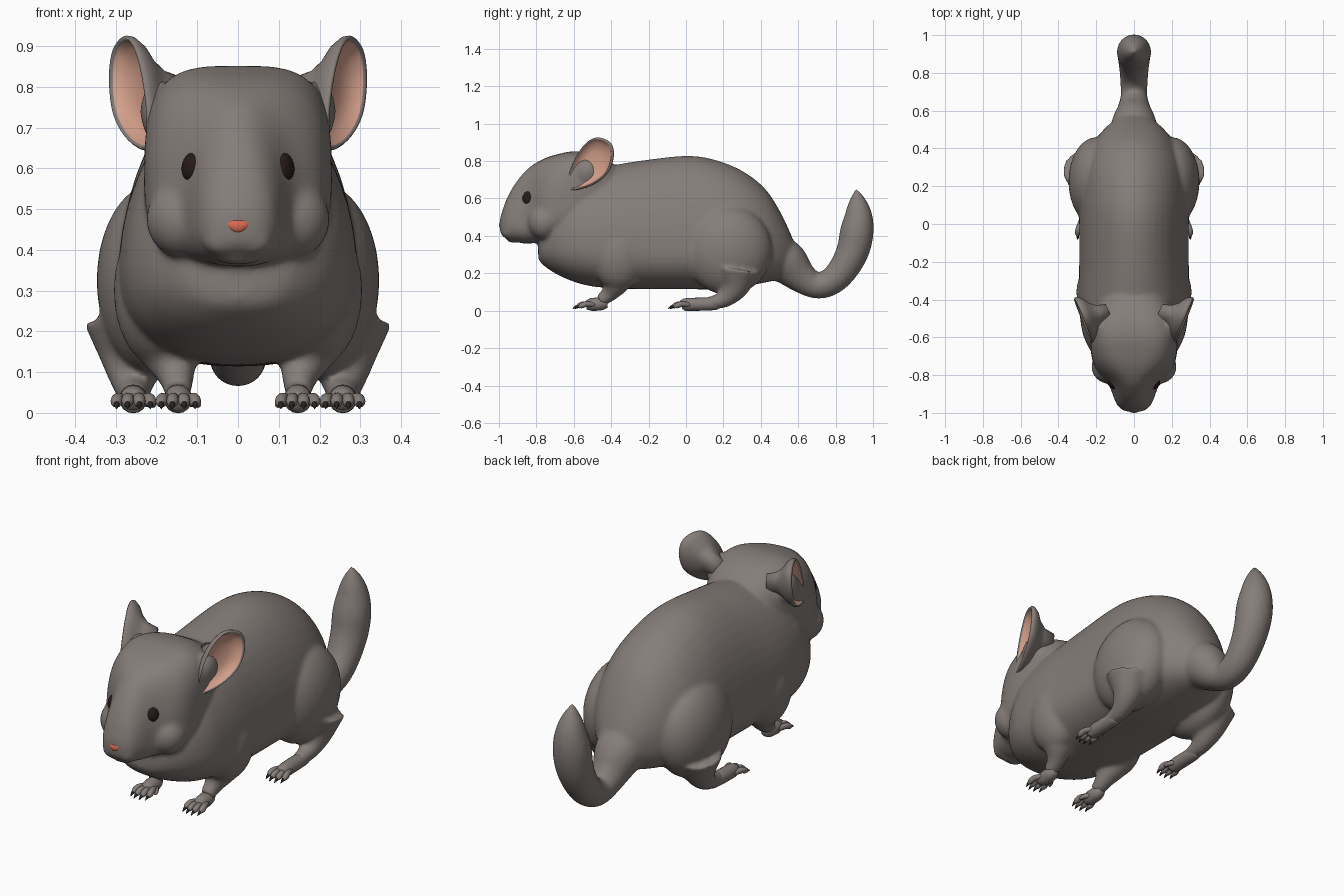
import bpy, bmesh, math
from mathutils import Vector, Matrix
from mathutils.bvhtree import BVHTree

if "Cube" in bpy.data.objects:
    bpy.data.objects.remove(bpy.data.objects["Cube"])


def material(name, rgb):
    m = bpy.data.materials.new(name)
    m.diffuse_color = (*rgb, 1)
    m.use_nodes = True
    m.node_tree.nodes["Principled BSDF"].inputs["Base Color"].default_value = m.diffuse_color
    return m


GREY = material("grey fur", (0.235, 0.205, 0.192))
PINK = material("ear pink", (0.66, 0.35, 0.26))
CORAL = material("nose coral", (0.70, 0.14, 0.08))
DARK = material("eye dark", (0.022, 0.010, 0.011))
BLACK = material("claw black", (0.02, 0.017, 0.016))


def smooth_path(pts, n, closed=False):
    """Catmull-Rom through tuples of any length."""
    out, c = [], len(pts)
    for i in range(c if closed else c - 1):
        idx = [i - 1, i, i + 1, i + 2]
        idx = [k % c if closed else min(max(k, 0), c - 1) for k in idx]
        a, b, d, e = (pts[k] for k in idx)
        for s in range(n):
            t = s / n
            out.append(tuple(0.5 * (2 * q + (r - p) * t + (2 * p - 5 * q + 4 * r - w) * t * t
                                    + (3 * q - p - 3 * r + w) * t ** 3)
                             for p, q, r, w in zip(a, b, d, e)))
    if not closed:
        out.append(tuple(pts[-1]))
    return out


def skin(bm, rings):
    """Closed surface over a list of rings; the material index holds the strip number."""
    vs = [[bm.verts.new(p) for p in r] for r in rings]
    n = len(vs[0])
    strips = [[bm.faces.new(vs[0])]]
    for a, b in zip(vs, vs[1:]):
        strips.append([bm.faces.new((a[i], a[(i + 1) % n], b[(i + 1) % n], b[i])) for i in range(n)])
    strips.append([bm.faces.new(vs[-1][::-1])])
    return strips


def loft(bm, stations, n=48):
    """Stations: y, bottom, widest height, top, half width, upper exponent."""
    rings = []
    for y, zb, zm, zt, w, p in smooth_path(stations, 5):
        ring = []
        for i in range(n):
            a = 2 * math.pi * i / n
            c, s = math.cos(a), math.sin(a)
            e = 2 / (p if s > 0 else 2.4)
            h = zt - zm if s > 0 else zm - zb
            ring.append((math.copysign(abs(c) ** e, c) * w, y,
                         zm + math.copysign(abs(s) ** e, s) * h))
        rings.append(ring)
    skin(bm, rings)


def tube(bm, path, n=16, steps=5):
    """Round tube through points x, y, z, radius."""
    pts = smooth_path(path, steps)
    rings = []
    for i, p in enumerate(pts):
        t = (Vector(pts[min(i + 1, len(pts) - 1)][:3]) - Vector(pts[max(i - 1, 0)][:3])).normalized()
        u = Vector((1, 0, 0))
        u = (u - t * u.dot(t)).normalized()
        v = t.cross(u)
        r = max(p[3], 0.001)
        rings.append([Vector(p[:3]) + (u * math.cos(k * math.tau / n) + v * math.sin(k * math.tau / n)) * r
                      for k in range(n)])
    skin(bm, rings)


def blob(bm, centre, radii, rot=Matrix()):
    m = Matrix.Translation(centre) @ rot @ Matrix.Diagonal((*radii, 1))
    return bmesh.ops.create_uvsphere(bm, u_segments=32, v_segments=20, radius=1, matrix=m)["verts"]


def finish(bm, name, mats, mirror=False):
    bmesh.ops.recalc_face_normals(bm, faces=bm.faces)
    for f in bm.faces:
        f.smooth = True
    me = bpy.data.meshes.new(name)
    bm.to_mesh(me)
    bm.free()
    for m in mats:
        me.materials.append(m)
    ob = bpy.data.objects.new(name, me)
    bpy.context.collection.objects.link(ob)
    if mirror:
        ob.modifiers.new("Mirror", "MIRROR").use_mirror_merge = False
    return ob


# Trunk, head, tail and legs, fused into one skin
bm = bmesh.new()
loft(bm, [(-.79, .28, .33, .40, .04, 2), (-.77, .25, .35, .50, .13, 2), (-.70, .20, .36, .62, .21, 2),
          (-.60, .155, .36, .72, .265, 2), (-.50, .13, .35, .76, .285, 2), (-.38, .12, .34, .78, .293, 2),
          (-.22, .115, .33, .805, .29, 2), (0, .115, .33, .828, .29, 2), (.15, .115, .33, .808, .29, 2),
          (.30, .13, .34, .748, .27, 2), (.42, .15, .34, .655, .22, 2), (.50, .17, .34, .535, .16, 2),
          (.56, .20, .32, .41, .09, 2), (.585, .26, .30, .34, .03, 2)])
loft(bm, [(-.995, .43, .46, .49, .025, 2), (-.985, .405, .455, .525, .06, 2), (-.96, .385, .46, .595, .088, 2),
          (-.92, .37, .46, .67, .107, 2), (-.87, .36, .46, .735, .125, 2.1), (-.83, .36, .47, .772, .147, 2.3),
          (-.77, .365, .49, .808, .20, 2.7), (-.70, .37, .52, .833, .225, 3.2), (-.60, .40, .56, .852, .23, 3.5),
          (-.50, .45, .58, .838, .215, 3.2), (-.40, .50, .60, .79, .18, 2.6), (-.30, .55, .62, .73, .09, 2)])
tube(bm, [(0, .42, .31, .13), (0, .53, .26, .12), (0, .61, .185, .088), (0, .68, .138, .07), (0, .74, .14, .072),
          (0, .80, .175, .076), (0, .855, .245, .082), (0, .895, .33, .088), (0, .913, .42, .09),
          (0, .922, .50, .077), (0, .918, .58, .05), (0, .91, .655, .004)], 28)
blob(bm, (0, -.925, .385), (.06, .035, .022))                      # chin
for s in (-1, 1):
    blob(bm, (s * .135, -.755, .475), (.09, .09, .095))            # cheek
    blob(bm, (s * .038, -.945, .425), (.05, .045, .042))           # muzzle pad
    blob(bm, (s * .19, -.53, .74), (.05, .07, .075))               # ear root
    blob(bm, (s * .20, .225, .325), (.147, .235, .24))             # thigh
    blob(bm, (s * .19, -.36, .30), (.115, .15, .19))               # shoulder
    tube(bm, [(s * .20, -.34, .27, .10), (s * .17, -.37, .16, .078), (s * .152, -.41, .092, .046),
              (s * .147, -.46, .052, .034)])                       # front leg
    tube(bm, [(s * .26, .28, .22, .12), (s * .26, .26, .125, .075), (s * .257, .20, .06, .046),
              (s * .256, .11, .038, .033)])                        # hind leg
bmesh.ops.recalc_face_normals(bm, faces=bm.faces)
skin_tree = BVHTree.FromBMesh(bm)
body = finish(bm, "body", [GREY])
re = body.modifiers.new("Fuse", "REMESH")
re.mode = "VOXEL"
re.voxel_size = 0.01
re.use_smooth_shade = True
sm = body.modifiers.new("Soften", "SMOOTH")
sm.factor = 0.5
sm.iterations = 10

# Eyes, set on the face where a ray from the front meets it
bm = bmesh.new()
hit, normal, _, _ = skin_tree.ray_cast(Vector((.12, -2, .605)), Vector((0, 1, 0)))
if normal.y > 0:
    normal = -normal
blob(bm, hit - normal * .002, (.028, .033, .014), normal.to_track_quat("Z", "Y").to_matrix().to_4x4())
finish(bm, "eyes", [DARK], True)

# Nose, narrower toward the bottom
bm = bmesh.new()
for v in blob(bm, (0, -.985, .458), (.034, .015, .019)):
    v.co.x *= 1 + (v.co.z - .465) * 18
finish(bm, "nose", [CORAL])

# Ears: cupped shells with a pink inside
bm = bmesh.new()
outline = smooth_path([(-.63, .647), (-.63, .71), (-.61, .78), (-.567, .86), (-.513, .914), (-.46, .925),
                       (-.406, .898), (-.39, .834), (-.412, .754), (-.46, .70), (-.54, .658)], 4, True)
out_dir = Vector((1, -.43, .05)).normalized()
rings = []
for scale, off in [(.05, -.042), (.5, -.04), (.8, -.025), (.91, -.004), (.95, .004), (1, -.003), (.99, -.016),
                   (.87, -.038), (.64, -.06), (.46, -.09), (.36, -.14)]:
    ring = []
    for y, z in outline:
        y, z = -.53 + (y + .53) * scale, .775 + (z - .775) * scale
        ring.append(Vector((.222 + .43 * (y + .63) - .05 * (z - .647), y, z)) + out_dir * off)
    rings.append(ring)
for k, strip in enumerate(skin(bm, rings)):
    for f in strip:
        f.material_index = 1 if k < 4 else 0
finish(bm, "ears", [GREY, PINK], True)

# Paws with four toes, a small side toe and claws
for name, cx, heel, ball in (("front", .147, -.45, -.52), ("hind", .257, .15, -.01)):
    paw, claws = bmesh.new(), bmesh.new()
    tube(paw, [(cx, heel + .03, .036, .02), (cx, heel, .036, .033), (cx, ball + .015, .033, .034),
               (cx, ball - .015, .028, .022)])
    toes = [(-.042, .008), (-.015, -.004), (.014, -.004), (.041, .008)]
    for dx, dy in toes:
        y = ball + dy
        tube(paw, [(cx + dx * .55, y + .02, .032, .013), (cx + dx * .9, y - .022, .035, .0145),
                   (cx + dx, y - .045, .027, .0145), (cx + dx, y - .062, .020, .007)], 12, 4)
        tube(claws, [(cx + dx, y - .05, .025, .008), (cx + dx, y - .066, .020, .007),
                     (cx + dx, y - .082, .010, .001)], 8, 3)
    tube(paw, [(cx - .02, ball + .04, .03, .013), (cx - .042, ball + .015, .025, .012),
               (cx - .05, ball - .005, .018, .006)], 10, 3)
    finish(paw, name + "_paws", [GREY], True)
    finish(claws, name + "_claws", [BLACK], True)
